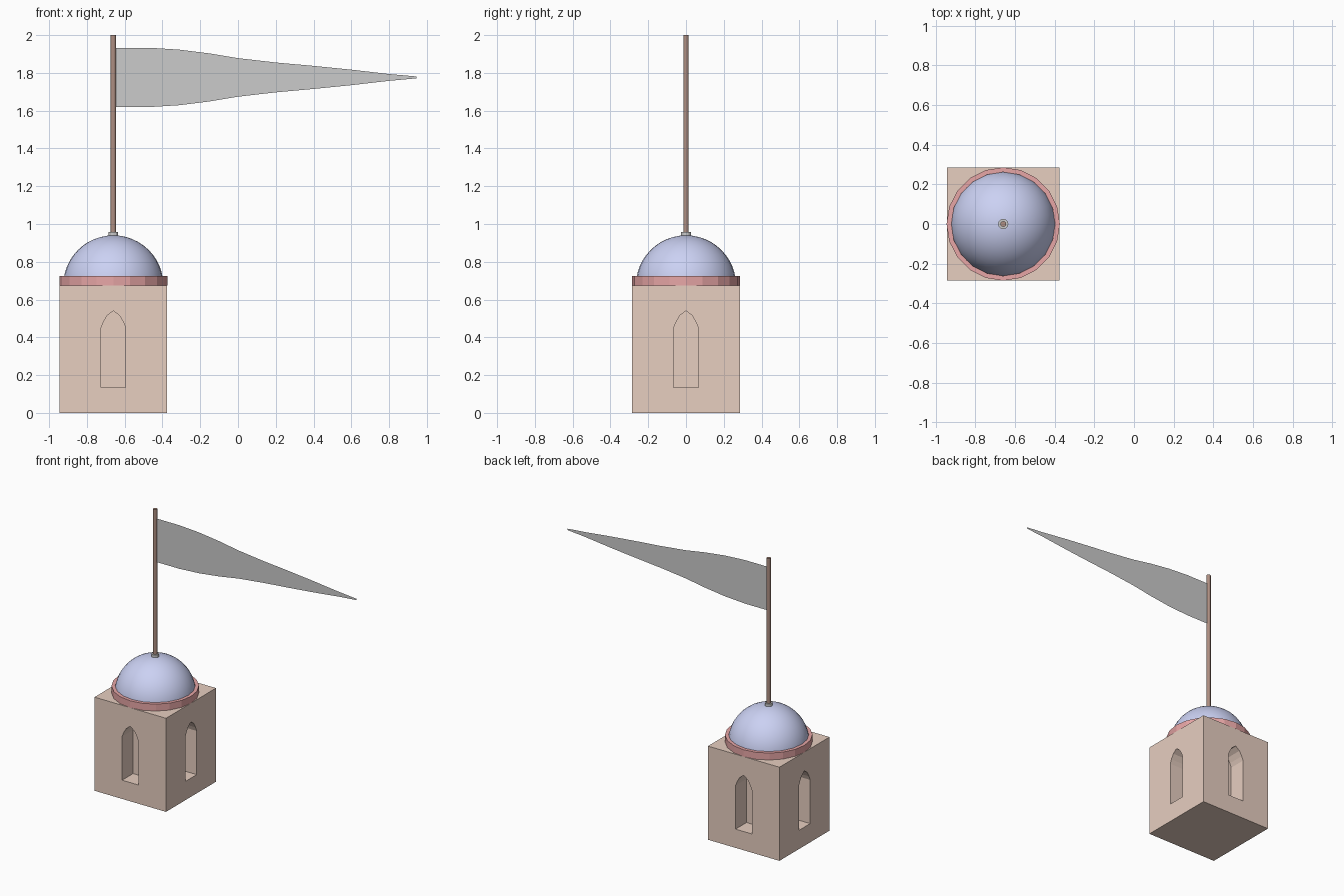
import bpy, bmesh
from math import pi, sin, cos, radians

if "Cube" in bpy.data.objects:
    bpy.data.objects.remove(bpy.data.objects["Cube"])

CX = -0.66                      # tower axis
HALF, BODY_TOP = 0.285, 0.675


def material(name, rgb):
    m = bpy.data.materials.new(name)
    m.diffuse_color = (*rgb, 1)
    m.use_nodes = True
    m.node_tree.nodes["Principled BSDF"].inputs["Base Color"].default_value = m.diffuse_color
    return m


def mesh_object(name, bm, mat=None, smooth=False):
    bmesh.ops.recalc_face_normals(bm, faces=bm.faces)
    me = bpy.data.meshes.new(name)
    bm.to_mesh(me)
    bm.free()
    ob = bpy.data.objects.new(name, me)
    bpy.context.collection.objects.link(ob)
    if mat:
        me.materials.append(mat)
    if smooth:
        bpy.context.view_layer.objects.active = ob
        ob.select_set(True)
        bpy.ops.object.shade_smooth_by_angle(angle=radians(40))
        ob.select_set(False)
    return ob


def lathe(name, profile, sides, mat=None, smooth=False, closed=False):
    """Spin (radius, z) points around the tower axis."""
    bm = bmesh.new()
    vs = [bm.verts.new((CX + r, 0, z)) for r, z in profile]
    pairs = list(zip(vs, vs[1:])) + ([(vs[-1], vs[0])] if closed else [])
    edges = [bm.edges.new(p) for p in pairs]
    bmesh.ops.spin(bm, geom=vs + edges, cent=(CX, 0, 0), axis=(0, 0, 1),
                   angle=2 * pi, steps=sides, use_merge=True)
    bmesh.ops.remove_doubles(bm, verts=bm.verts, dist=1e-5)
    return mesh_object(name, bm, mat, smooth)


stone = material("stone", (0.80, 0.62, 0.53))
blue = material("blue_tile", (0.60, 0.64, 0.90))
red = material("red_trim", (0.80, 0.38, 0.38))
wood = material("wood", (0.42, 0.27, 0.22))

# Tower body: box walls with a pointed-arch niche in each side
arch = [(-0.065, 0.135), (0.065, 0.135), (0.065, 0.45), (0.053, 0.48),
        (0.033, 0.515), (0, 0.54), (-0.033, 0.515), (-0.053, 0.48), (-0.065, 0.45)]
DEPTH = 0.125
bm = bmesh.new()
bmesh.ops.create_cube(bm, size=1)
for v in bm.verts:
    v.co = (CX + v.co.x * 2 * HALF, v.co.y * 2 * HALF, (v.co.z + 0.5) * BODY_TOP)
body = mesh_object("tower_body", bm, stone)

bm = bmesh.new()
for k in range(4):
    c, s = cos(k * pi / 2), sin(k * pi / 2)
    rings = [[bm.verts.new((CX + c * u - s * y, s * u + c * y, z)) for u, z in arch]
             for y in (-HALF - 0.05, -HALF + DEPTH)]
    bm.faces.new(rings[0])
    bm.faces.new(rings[1][::-1])
    for i in range(len(arch)):
        j = (i + 1) % len(arch)
        bm.faces.new((rings[0][i], rings[1][i], rings[1][j], rings[0][j]))
cutter = mesh_object("niche_cutter", bm, stone)
cutter.hide_render = True
cutter.hide_set(True)
cut = body.modifiers.new("niches", "BOOLEAN")
cut.operation, cut.solver, cut.object = "DIFFERENCE", "EXACT", cutter

# Trim ring under the dome
lathe("trim_ring", [(0.262, BODY_TOP), (0.286, BODY_TOP), (0.286, 0.725), (0.262, 0.725)],
      20, red, closed=True)

# Dome
R = 0.265
lathe("dome", [(R * cos(i * pi / 24), BODY_TOP + R * sin(i * pi / 24)) for i in range(13)],
      32, blue, smooth=True)

# Pole and its collar
lathe("pole_collar", [(0, 0.93), (0.026, 0.93), (0.026, 0.957), (0, 0.957)], 12)
lathe("flag_pole", [(0, 0.93), (0.0145, 0.93), (0.0145, 2.0), (0, 2.0)], 12, wood, smooth=True)

# Pennant: thin sheet tapering to a tip, as (x, half height)
taper = [(-0.65, 0.157), (-0.47, 0.157), (-0.31, 0.147), (-0.15, 0.127), (0, 0.102),
         (0.2, 0.079), (0.4, 0.061), (0.6, 0.041), (0.8, 0.018), (0.945, 0.005)]
bm = bmesh.new()
cols = [[bm.verts.new((x, 0, 1.776 + s * h)) for s in (-1, 1)] for x, h in taper]
for a, b in zip(cols, cols[1:]):
    bm.faces.new((a[0], b[0], b[1], a[1]))
mesh_object("pennant", bm)
